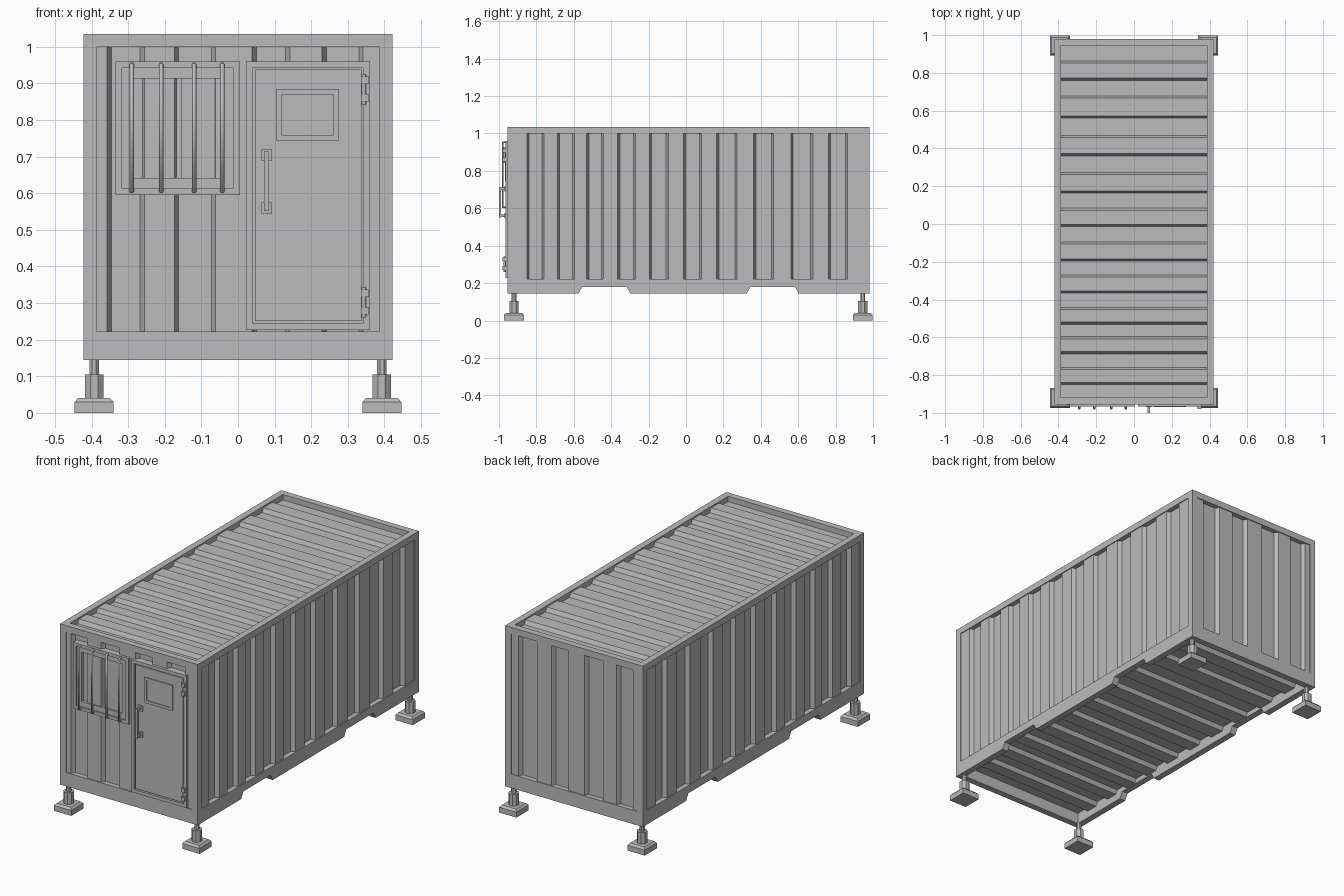
import bpy, bmesh, math
from mathutils import Vector

if "Cube" in bpy.data.objects:
    bpy.data.objects.remove(bpy.data.objects["Cube"])

steel = bpy.data.materials.new("grey_steel")
steel.use_nodes = True
GREY = (0.5, 0.5, 0.5, 1)
steel.diffuse_color = GREY
steel.node_tree.nodes["Principled BSDF"].inputs["Base Color"].default_value = GREY


def finish(name, bm):
    bmesh.ops.recalc_face_normals(bm, faces=bm.faces)
    mesh = bpy.data.meshes.new(name)
    bm.to_mesh(mesh)
    bm.free()
    mesh.materials.append(steel)
    ob = bpy.data.objects.new(name, mesh)
    bpy.context.collection.objects.link(ob)
    return ob


def prism(name, profile, v0, v1, place):
    """Extrude a 2D outline from v0 to v1; place maps (u, v, w) to x, y, z."""
    bm = bmesh.new()
    rings = [[bm.verts.new(place(u, v, w)) for u, w in profile] for v in (v0, v1)]
    n = len(profile)
    for i in range(n):
        j = (i + 1) % n
        bm.faces.new((rings[0][i], rings[0][j], rings[1][j], rings[1][i]))
    for ring in rings:
        bm.faces.new(ring)
    return finish(name, bm)


def box(name, x0, x1, y0, y1, z0, z1):
    return prism(name, [(x0, z0), (x1, z0), (x1, z1), (x0, z1)], y0, y1,
                 lambda u, v, w: (u, v, w))


def frame(name, x0, x1, z0, z1, t, y0, y1):
    """Rectangular ring facing the front."""
    bm = bmesh.new()
    rings = []
    for y in (y0, y1):
        for d in (0, t):
            rings.append([bm.verts.new((x, y, z)) for x, z in
                          ((x0 + d, z0 + d), (x1 - d, z0 + d), (x1 - d, z1 - d), (x0 + d, z1 - d))])
    for a, b in ((0, 1), (1, 3), (3, 2), (2, 0)):
        for i in range(4):
            j = (i + 1) % 4
            bm.faces.new((rings[a][i], rings[a][j], rings[b][j], rings[b][i]))
    return finish(name, bm)


def tube(name, points, r, sides=8):
    """Round bar swept through points."""
    curve = bpy.data.curves.new(name, "CURVE")
    curve.dimensions = "3D"
    curve.bevel_depth = r
    curve.bevel_resolution = sides // 4 - 1
    curve.use_fill_caps = True
    sp = curve.splines.new("POLY")
    sp.points.add(len(points) - 1)
    for p, co in zip(sp.points, points):
        p.co = (*co, 1)
    curve.materials.append(steel)
    ob = bpy.data.objects.new(name, curve)
    bpy.context.collection.objects.link(ob)


def corrugation(start, end, steps, high, low, back, raised):
    """Outline of a trapezoid-ribbed sheet with a flat back."""
    pts = [(start, high if raised else low)]
    for s in steps:
        a, b = (high, low) if raised else (low, high)
        pts += [(s - 0.006, a), (s + 0.006, b)]
        raised = not raised
    pts.append((end, high if raised else low))
    return pts + [(end, back), (start, back)]


X, YF, YB, Z0, Z1, T = 0.422, -0.955, 0.98, 0.145, 1.035, 0.036

# Ribbed sheets
long_steps = [-0.845, -0.765, -0.682, -0.602, -0.525, -0.447, -0.36, -0.275, -0.19, -0.1,
              -0.008, 0.078, 0.17, 0.267, 0.367, 0.463, 0.567, 0.672, 0.767, 0.858]
end_steps = [-0.352, -0.262, -0.168, -0.067, 0.044, 0.136, 0.236, 0.336]
roof = corrugation(YF + 0.02, YB - 0.02, long_steps, Z1 - 0.008, Z1 - 0.03, Z1 - 0.036, False)
prism("roof_sheet", roof, -X + 0.02, X - 0.02, lambda u, v, w: (v, u, w))
floor = corrugation(YF + 0.02, YB - 0.02, long_steps, 0.185, 0.207, 0.215, False)
prism("floor_sheet", floor, -X + 0.02, X - 0.02, lambda u, v, w: (v, u, w))
for side, s in (("left", 1), ("right", -1)):
    wall = corrugation(YF + 0.02, YB - 0.02, long_steps, X - 0.005, X - 0.027, X - 0.033, True)
    prism(side + "_wall", wall, 0.2, 1.01, lambda u, v, w: (s * w, u, v))
for side, y, s in (("front", YF, 1), ("back", YB, -1)):
    wall = corrugation(-X + 0.02, X - 0.02, end_steps, 0.005, 0.027, 0.033, True)
    prism(side + "_wall", wall, 0.2, 1.01, lambda u, v, w: (u, y + s * w, v))

# Corner posts, rails and fork pockets
pocket = [(YF, Z0), (-0.575, Z0), (-0.555, 0.18), (-0.318, 0.18), (-0.298, Z0),
          (0.325, Z0), (0.345, 0.18), (0.582, 0.18), (0.602, Z0), (YB, Z0),
          (YB, 0.222), (YF, 0.222)]
for side, s in (("left", 1), ("right", -1)):
    xa, xb = sorted((s * (X - T), s * X))
    prism(side + "_bottom_rail", pocket, xa, xb, lambda u, v, w: (v, u, w))
    box(side + "_top_rail", xa, xb, YF, YB, Z1 - T, Z1)
    for end, ya in (("front", YF), ("back", YB - T)):
        box(f"{side}_{end}_post", xa, xb, ya, ya + T, Z0, Z1)
for end, ya in (("front", YF), ("back", YB - T)):
    box(end + "_bottom_rail", -X, X, ya, ya + T, Z0, 0.222)
    box(end + "_top_rail", -X, X, ya, ya + T, Z1 - T, Z1)

# Levelling feet
def square(c, h, z):
    return [(c[0] + a * h, c[1] + b * h, z) for a, b in ((-1, -1), (1, -1), (1, 1), (-1, 1))]

for sx, sn in ((1, "left"), (-1, "right")):
    for y, yn in ((-0.92, "front"), (0.945, "back")):
        c = (sx * 0.393, y)
        bm = bmesh.new()
        rings = [[bm.verts.new(p) for p in square(c, h, z)]
                 for h, z in ((0.053, 0), (0.053, 0.03), (0.043, 0.041))]
        for a, b in zip(rings, rings[1:]):
            for i in range(4):
                bm.faces.new((a[i], a[(i + 1) % 4], b[(i + 1) % 4], b[i]))
        bm.faces.new(rings[0])
        bm.faces.new(rings[-1])
        finish(f"{sn}_{yn}_foot_pad", bm)
        for part, r, za, zb in (("sleeve", 0.027, 0.035, 0.105), ("stem", 0.014, 0.1, 0.15)):
            ring = [(c[0] + r * math.cos(math.pi * (k + 0.5) / 4),
                     c[1] + r * math.sin(math.pi * (k + 0.5) / 4)) for k in range(8)]
            prism(f"{sn}_{yn}_foot_{part}", ring, za, zb, lambda u, v, w: (u, w, v))

# Barred window
frame("window_frame", -0.335, 0.005, 0.595, 0.96, 0.018, -0.965, -0.93)
frame("window_sash", -0.317, -0.013, 0.613, 0.942, 0.028, -0.957, -0.93)
box("window_pane_left", -0.147, -0.02, -0.946, -0.93, 0.62, 0.935)
box("window_pane_right", -0.31, -0.147, -0.94, -0.93, 0.62, 0.935)
box("window_mullion", -0.155, -0.136, -0.95, -0.93, 0.64, 0.914)
for i, x in enumerate((-0.29, -0.21, -0.12, -0.043)):
    tube(f"window_bar_{i + 1}", [(x, -0.95, 0.605), (x, -0.979, 0.605),
                                 (x, -0.979, 0.952), (x, -0.95, 0.952)], 0.006)

# Door with its small window, handle and hinges
frame("door_frame", 0.022, 0.36, 0.227, 0.96, 0.018, -0.965, -0.925)
box("door_panel", 0.046, 0.338, -0.963, -0.925, 0.251, 0.938)
box("door_gap_backing", 0.03, 0.355, -0.95, -0.925, 0.235, 0.95)
frame("door_window_frame", 0.104, 0.276, 0.744, 0.885, 0.015, -0.969, -0.95)
box("door_window_pane", 0.118, 0.262, -0.9645, -0.95, 0.757, 0.872)
for z, n in ((0.56, "lower"), (0.705, "upper")):
    box(n + "_handle_plate", 0.063, 0.093, -0.97, -0.955, z - 0.015, z + 0.015)
    box(n + "_handle_mount", 0.072, 0.084, -0.99, -0.965, z - 0.006, z + 0.006)
box("door_handle", 0.071, 0.085, -1.0, -0.988, 0.552, 0.714)
for z, n in ((0.303, "lower"), (0.885, "upper")):
    tube(n + "_hinge_pin", [(0.344, -0.971, z - 0.043), (0.344, -0.971, z + 0.04)], 0.006)
    for k in (-1, 1):
        box(f"{n}_hinge_leaf_{'top' if k > 0 else 'bottom'}", 0.337, 0.358, -0.98, -0.955,
            z + k * 0.024 - 0.01, z + k * 0.024 + 0.01)
